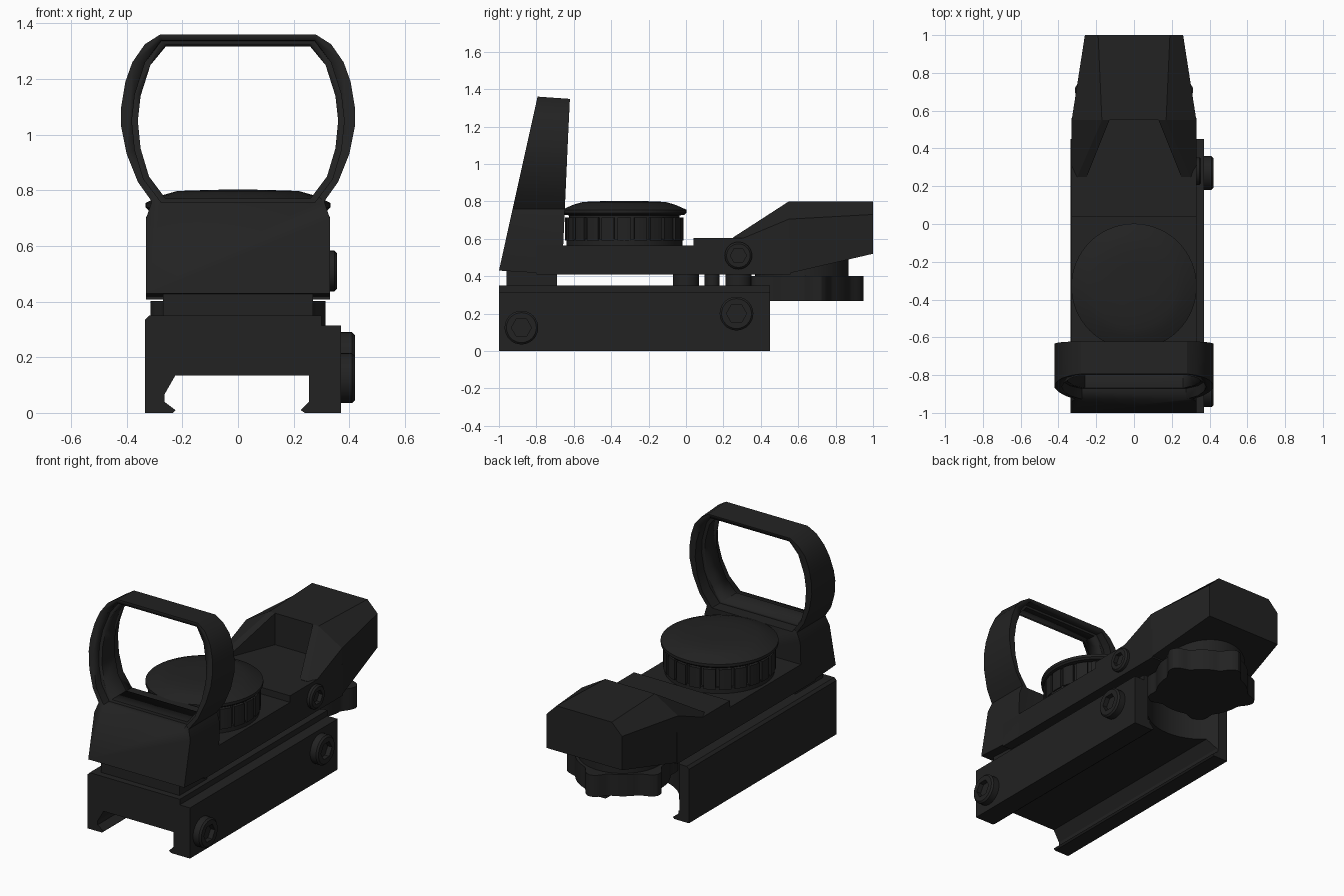
import bpy, bmesh, math
from mathutils import Vector

if "Cube" in bpy.data.objects:
    bpy.data.objects.remove(bpy.data.objects["Cube"])

black = bpy.data.materials.new("matte_black")
black.diffuse_color = (0.016, 0.016, 0.016, 1)
black.use_nodes = True
black.node_tree.nodes["Principled BSDF"].inputs["Base Color"].default_value = black.diffuse_color


def finish(name, bm, smooth=True):
    bmesh.ops.recalc_face_normals(bm, faces=bm.faces)
    me = bpy.data.meshes.new(name)
    bm.to_mesh(me)
    bm.free()
    ob = bpy.data.objects.new(name, me)
    bpy.context.collection.objects.link(ob)
    me.materials.append(black)
    if smooth:
        bpy.ops.object.select_all(action='DESELECT')
        ob.select_set(True)
        bpy.context.view_layer.objects.active = ob
        bpy.ops.object.shade_smooth_by_angle(angle=math.radians(28))
    return ob


def loft(name, rings, smooth=True):
    """Join closed rings of 3D points and cap both ends."""
    bm = bmesh.new()
    rows = [[bm.verts.new(p) for p in r] for r in rings]
    n = len(rows[0])
    for a, b in zip(rows, rows[1:]):
        for i in range(n):
            bm.faces.new((a[i], a[(i + 1) % n], b[(i + 1) % n], b[i]))
    bm.faces.new(rows[0])
    bm.faces.new(rows[-1][::-1])
    return finish(name, bm, smooth)


def place(u, v, w, axis):
    return {'x': (w, u, v), 'y': (u, w, v), 'z': (u, v, w)}[axis]


def prism(name, pts, axis, a, b, smooth=True):
    return loft(name, [[place(u, v, w, axis) for u, v in pts] for w in (a, b)], smooth)


def circle(cu, cv, r, n=48, phase=0.0):
    return [(cu + r * math.cos(phase + 2 * math.pi * i / n),
             cv + r * math.sin(phase + 2 * math.pi * i / n)) for i in range(n)]


def turned(name, cu, cv, axis, profile, n=48):
    """Stack of circles: profile is (radius, position along axis)."""
    return loft(name, [[place(u, v, w, axis) for u, v in circle(cu, cv, r, n)] for r, w in profile])


def box(name, x0, x1, y0, y1, z0, z1):
    return prism(name, [(x0, y0), (x1, y0), (x1, y1), (x0, y1)], 'z', z0, z1, False)


def cut(ob, cutter):
    m = ob.modifiers.new("cut", 'BOOLEAN')
    m.operation, m.solver, m.object = 'DIFFERENCE', 'EXACT', cutter
    bpy.context.view_layer.update()
    ev = ob.evaluated_get(bpy.context.evaluated_depsgraph_get())
    me = bpy.data.meshes.new_from_object(ev)
    ob.modifiers.clear()
    ob.data = me
    bpy.data.objects.remove(cutter, do_unlink=True)


# Rail clamp with dovetail channel, notched at the back for the dial
rail = prism("rail_clamp", [
    (-.335, 0), (-.335, .335), (-.32, .35), (.30, .35), (.30, .315), (.37, .315), (.37, 0),
    (.24, 0), (.225, .01), (.255, .04), (.255, .135), (-.225, .135), (-.265, .065),
    (-.265, .04), (-.225, .01), (-.235, 0)], 'y', -1, .45, False)
cut(rail, prism("dial_notch", circle(0, .62, .32), 'z', .06, .5))

# Risers between rail and body
box("front_riser", -.27, .27, -.96, -.69, .34, .43)
for i, (y, r) in enumerate([(0, .07), (.14, .04), (.28, .07)]):
    turned(f"riser_post_{i + 1}", 0, y, 'z', [(r, .34), (r, .42)], 24)

# Main body with a lower deck under the battery cap
prism("main_body", [(-.8, .408), (.56, .408), (.56, .604), (.04, .604), (.04, .563), (-.8, .563)],
      'x', -.33, .33, False)


# Hood: chamfered, tapering sections with a wedge recess for the emitter
def hood_ring(y, w, zb, zs, t, zt):
    return [(-w, y, zb), (w, y, zb), (w, y, zs), (t, y, zt), (-t, y, zt), (-w, y, zs)]


hood = loft("emitter_hood", [hood_ring(.25, .33, .409, .58, .30, .606),
                             hood_ring(.55, .33, .415, .705, .17, .80),
                             hood_ring(1.0, .26, .52, .73, .19, .80)], False)
cut(hood, prism("emitter_recess", [(-.27, .2), (.27, .2), (.13, .55), (-.13, .55)], 'z', .602, 1.0))

# Window frame, built straight and then leaned back
right_outer = [(.33, .41), (.33, .70), (.31, .76), (.36, .83), (.40, .93), (.42, 1.03), (.42, 1.10),
               (.405, 1.19), (.38, 1.26), (.335, 1.325), (.28, 1.36)]
right_inner = [(.26, .77), (.32, .85), (.35, .95), (.36, 1.05), (.35, 1.14), (.315, 1.25), (.26, 1.325)]


def mirrored(pts):
    return pts + [(-x, z) for x, z in reversed(pts)]


frame = prism("window_frame", mirrored(right_outer), 'y', 0, 1)
wide = [(x * 1.06, 1.05 + (z - 1.05) * 1.05) for x, z in mirrored(right_inner)]
cut(frame, prism("window_hole", mirrored(right_inner), 'y', -.5, 1.5))
cut(frame, prism("front_step", wide, 'y', -.5, .2))
cut(frame, prism("back_step", wide, 'y', .72, 1.5))
for v in frame.data.vertices:
    z = v.co.z
    front = -1 + (z - .43) * .222
    back = -.655 + (z - .6) * .045
    t = v.co.y
    if z < .42 and t < .1:
        v.co.z, front = .43, -1
    v.co.y = front + (back - front) * t
    if z > 1.3:
        v.co.z -= .012 * t

# Battery cap: domed lid on a ribbed drum
CY = -.33
turned("battery_cap", 0, CY, 'z', [(.295, .55), (.295, .725), (.322, .728), (.332, .738), (.332, .755),
                                  (.318, .762), (.27, .783), (.22, .797), (.12, .801), (.03, .803)], 64)
turned("cap_base", 0, CY, 'z', [(.31, .555), (.31, .60)], 64)
RIBS = 22
for i in range(RIBS):
    a0 = 2 * math.pi * i / RIBS
    arc = [a0 - .11, a0 - .035, a0 + .035, a0 + .11]
    pts = [(.318 * math.cos(a), CY + .318 * math.sin(a)) for a in arc]
    pts += [(.285 * math.cos(a), CY + .285 * math.sin(a)) for a in reversed(arc)]
    prism(f"cap_rib_{i + 1}", pts, 'z', .59, .715, False)

# Brightness dial under the hood, with a lobed grip
turned("dial_collar", 0, .62, 'z', [(.25, .38), (.25, .53)])
lobes = []
for i in range(96):
    a = 2 * math.pi * i / 96
    r = .268 + .06 * max(0, math.cos(5 * (a - math.pi / 2))) ** 1.5
    lobes.append((r * math.cos(a), .62 + r * math.sin(a)))
prism("brightness_dial", lobes, 'z', .268, .402)


# Hex socket bolts on the right side
def bolt(name, y, z, r, x0, x1):
    head = turned(name, y, z, 'x', [(r, x0), (r, x1 - .01), (r - .01, x1)], 32)
    cut(head, prism("hex_socket", circle(y, z, r * .6, 6), 'x', x1 - .03, x1 + .1, False))


bolt("front_clamp_bolt", -.88, .125, .09, .35, .42)
bolt("back_clamp_bolt", .27, .20, .09, .35, .42)
bolt("windage_screw", .28, .51, .073, .31, .356)
